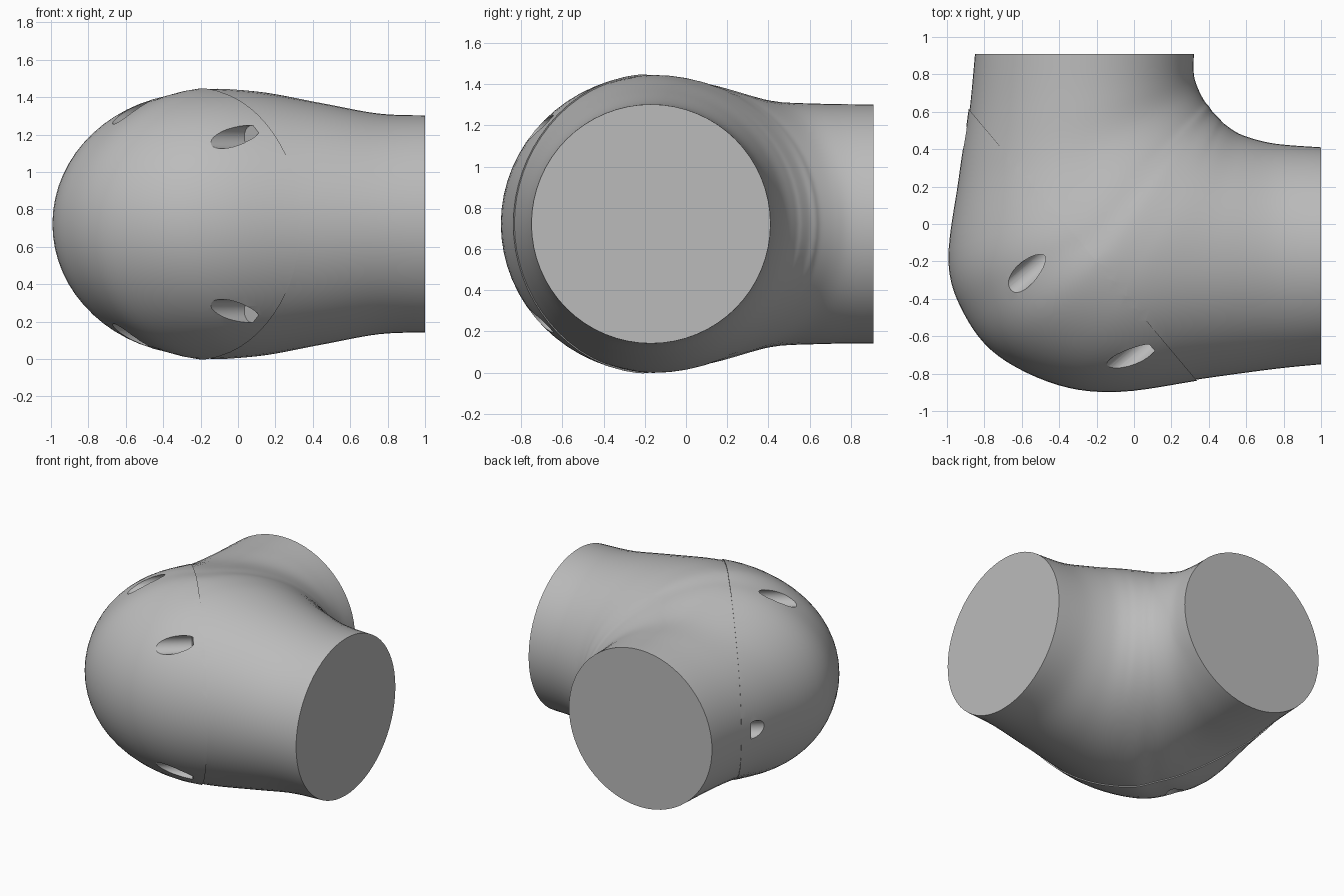
import bpy
import bmesh
from math import cos, sin, pi
from mathutils import Vector, Matrix

default_cube = bpy.data.objects.get("Cube")
if default_cube:
    bpy.data.objects.remove(default_cube, do_unlink=True)

MID_Z = 0.722
SIDES = 64
STEPS = 6

# Sections along the bend: inner point, crown point, outer point, half height
SECTIONS = [
    ((1, .41), (1, -.17), (1, -.75), .58),
    ((.75, .43), (.75, -.17), (.75, -.775), .59),
    ((.58, .475), (.45, -.17), (.38, -.825), .645),
    ((.49, .53), (.18, -.18), (-.07, -.89), .695),
    ((.455, .565), (.02, -.18), (-.4, -.855), .715),
    ((.42, .6), (-.13, -.15), (-.72, -.7), .722),
    ((.4, .63), (-.21, -.06), (-.9, -.48), .70),
    ((.375, .66), (-.26, .06), (-.985, -.2), .675),
    ((.34, .73), (-.26, .38), (-.93, .25), .60),
    ((.32, .8), (-.26, .65), (-.88, .6), .583),
    ((.32, .91), (-.265, .91), (-.85, .91), .58),
]

# Seam plane between the body and the cap
SEAM_A, SEAM_B = Vector((-.88, .61, MID_Z)), Vector((.33, -.83, MID_Z))
SEAM_MID = (SEAM_A + SEAM_B) / 2
ALONG = (SEAM_B - SEAM_A).normalized()
UP = Vector((0, 0, 1))
OUTWARD = ALONG.cross(UP)

grey = bpy.data.materials.new("plain_grey")
grey.use_nodes = True
grey.diffuse_color = (.5, .5, .5, 1)
grey.node_tree.nodes["Principled BSDF"].inputs["Base Color"].default_value = (.5, .5, .5, 1)


def make_object(name, bm):
    bmesh.ops.recalc_face_normals(bm, faces=bm.faces[:])
    mesh = bpy.data.meshes.new(name)
    bm.to_mesh(mesh)
    bm.free()
    mesh.materials.append(grey)
    obj = bpy.data.objects.new(name, mesh)
    bpy.context.collection.objects.link(obj)
    return obj


def activate(obj):
    bpy.ops.object.select_all(action="DESELECT")
    obj.select_set(True)
    bpy.context.view_layer.objects.active = obj


def smooth_sections():
    """Catmull-Rom interpolation of the section list."""
    rows = [Vector([*inner, *crown, *outer, height])
            for inner, crown, outer, height in SECTIONS]
    last = len(rows) - 1
    result = []
    for i in range(last):
        a, b, c, d = (rows[min(max(k, 0), last)] for k in range(i - 1, i + 3))
        for step in range(STEPS):
            u = step / STEPS
            result.append(b + (c - a) * (u / 2)
                          + (a * 2 - b * 5 + c * 4 - d) * (u * u / 2)
                          + (b * 3 - a - c * 3 + d) * (u ** 3 / 2))
    return result + [rows[-1]]


def elbow_loft(grow):
    """Closed elbow with egg-shaped sections, enlarged by a factor."""
    bm = bmesh.new()
    rings = []
    for s in smooth_sections():
        inner, crown, outer = (Vector((s[k], s[k + 1], 0)) for k in (0, 2, 4))
        ring = []
        for j in range(SIDES):
            angle = 2 * pi * j / SIDES
            side = inner if cos(angle) > 0 else outer
            p = crown + (side - crown) * abs(cos(angle)) * grow
            p.z = MID_Z + s[6] * sin(angle) * grow
            ring.append(bm.verts.new(p))
        rings.append(ring)
    for r, q in zip(rings, rings[1:]):
        for j in range(SIDES):
            k = (j + 1) % SIDES
            bm.faces.new((r[j], r[k], q[k], q[j]))
    bm.faces.new(rings[0])
    bm.faces.new(rings[-1])
    return bm


def cut_elbow(name, grow, keep_cap):
    """Keep one side of the seam and close the cut with a flat face."""
    bm = elbow_loft(grow)
    cut = bmesh.ops.bisect_plane(
        bm, geom=bm.verts[:] + bm.edges[:] + bm.faces[:], dist=1e-5,
        plane_co=SEAM_MID, plane_no=OUTWARD,
        clear_inner=keep_cap, clear_outer=not keep_cap)
    edges = [e for e in cut["geom_cut"] if isinstance(e, bmesh.types.BMEdge)]
    bmesh.ops.holes_fill(bm, edges=edges, sides=0)
    return make_object(name, bm)


# Make sure the cap axis points away from the ports
if OUTWARD.x > 0:
    OUTWARD = -OUTWARD

body = cut_elbow("elbow_body", 1.0, False)
cap = cut_elbow("rounded_cap", 1.01, True)

# Screw holes drilled into the cap along its axis: offset along seam, offset up
HOLES = [(.625, .465), (.625, -.465), (-.075, .595), (-.075, -.595), (-.86, 0)]
HOLE_RADIUS, FLOOR, LENGTH = .062, .07, .9
rotation = OUTWARD.to_track_quat("Z", "Y").to_matrix().to_4x4()
for along, up in HOLES:
    centre = SEAM_MID + ALONG * along + UP * up + OUTWARD * (FLOOR + LENGTH / 2)
    bm = bmesh.new()
    bmesh.ops.create_cone(
        bm, cap_ends=True, segments=32, radius1=HOLE_RADIUS,
        radius2=HOLE_RADIUS, depth=LENGTH,
        matrix=Matrix.Translation(centre) @ rotation)
    cutter = make_object("hole_cutter", bm)
    cutter.hide_render = True
    drill = cap.modifiers.new("screw_hole", "BOOLEAN")
    drill.operation = "DIFFERENCE"
    drill.solver = "EXACT"
    drill.object = cutter
    activate(cap)
    bpy.ops.object.modifier_apply(modifier=drill.name)
    bpy.data.objects.remove(cutter, do_unlink=True)

for part in (body, cap):
    activate(part)
    bpy.ops.object.shade_smooth_by_angle(angle=pi / 6)
